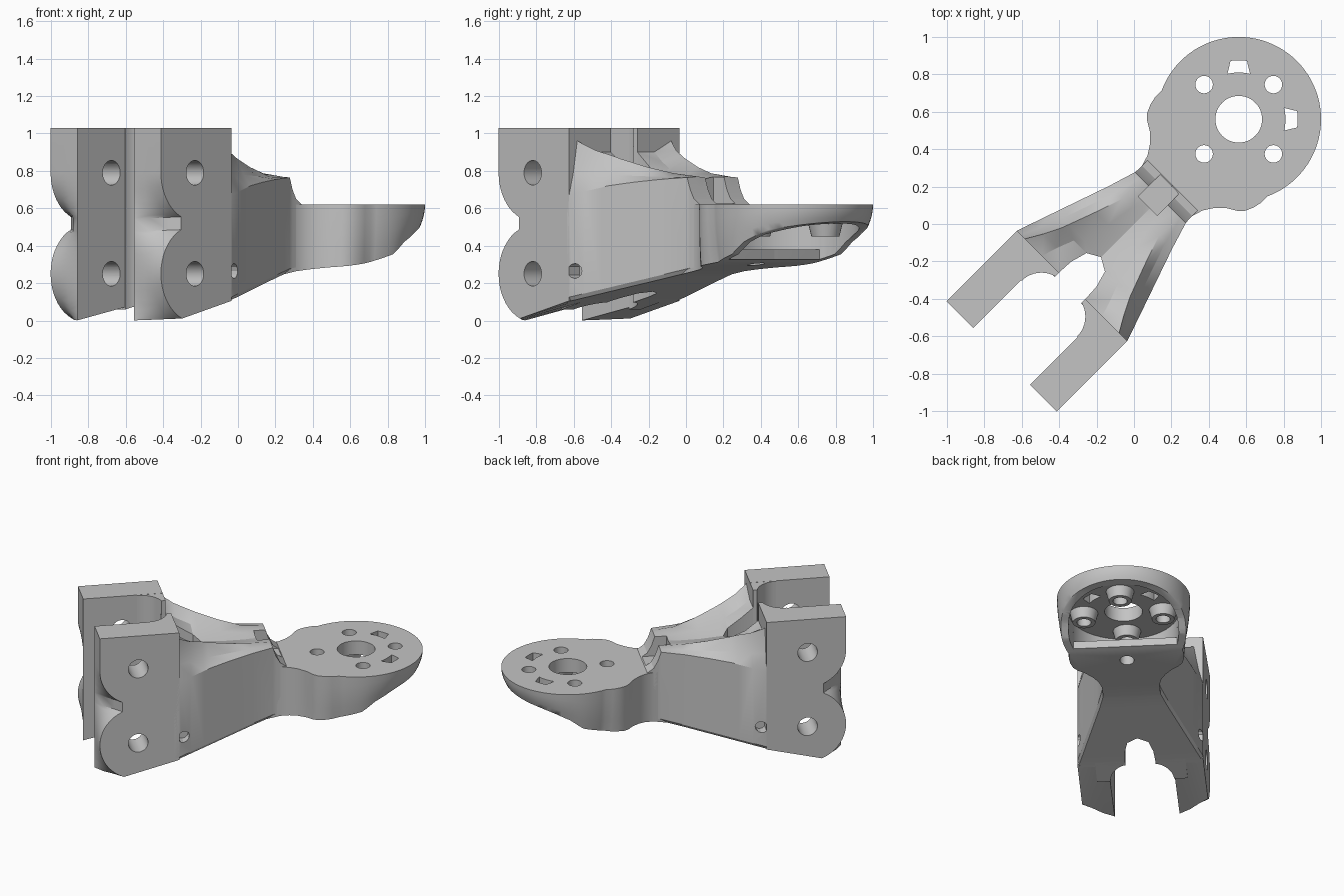
import bpy, bmesh, math
from mathutils import Matrix

cube = bpy.data.objects.get("Cube")
if cube:
    bpy.data.objects.remove(cube, do_unlink=True)

grey = bpy.data.materials.new("plain grey")
grey.use_nodes = True
grey.diffuse_color = (0.55, 0.55, 0.55, 1)
grey.node_tree.nodes["Principled BSDF"].inputs["Base Color"].default_value = grey.diffuse_color

# Everything is laid out along a straight axis u, then turned to the diagonal
TURN = Matrix.Rotation(math.radians(45), 4, 'Z')
DISC_U, DISC_R, DISC_TOP = 0.792, 0.44, 0.62


def underside(u):
    """Height of the sloping underside along the part."""
    pts = [(-1.0, 0.0), (-0.83, 0.01), (-0.467, 0.105), (0.2, 0.257), (0.6, 0.31),
           (0.76, 0.355), (0.85, 0.42), (1.0, 0.485), (1.24, 0.53)]
    for (a, za), (b, zb) in zip(pts, pts[1:]):
        if u <= b:
            return za + (zb - za) * (u - a) / (b - a)
    return pts[-1][1]


def loft(name, rings, flip=False):
    """Closed skin through rings of equal length, capped at both ends."""
    bm = bmesh.new()
    rows = [[bm.verts.new((x, -y if flip else y, z)) for x, y, z in r] for r in rings]
    n = len(rows[0])
    for a, b in zip(rows, rows[1:]):
        for i in range(n):
            j = (i + 1) % n
            bm.faces.new((a[i], a[j], b[j], b[i]))
    bm.faces.new(rows[0])
    bm.faces.new(rows[-1])
    bm.normal_update()
    bmesh.ops.triangulate(bm, faces=[f for f in bm.faces if len(f.verts) > 4 or len(rings) > 2])
    bmesh.ops.recalc_face_normals(bm, faces=bm.faces)
    mesh = bpy.data.meshes.new(name)
    bm.to_mesh(mesh)
    bm.free()
    mesh.transform(TURN)
    mesh.materials.append(grey)
    obj = bpy.data.objects.new(name, mesh)
    bpy.context.collection.objects.link(obj)
    return obj


def arc(cu, cv, r, a0, a1, n):
    return [(cu + r * math.cos(math.radians(a0 + (a1 - a0) * i / n)),
             cv + r * math.sin(math.radians(a0 + (a1 - a0) * i / n))) for i in range(n + 1)]


def circle(cu, cv, r, n=32):
    return arc(cu, cv, r, 0, 360, n)[:-1]


def upright(name, outline, z0, z1, flip=False):
    return loft(name, [[(u, v, z0) for u, v in outline], [(u, v, z1) for u, v in outline]], flip)


def boolean(obj, others, operation='DIFFERENCE'):
    bpy.context.view_layer.objects.active = obj
    for other in others:
        mod = obj.modifiers.new("cut", 'BOOLEAN')
        mod.operation, mod.object, mod.solver = operation, other, 'EXACT'
        bpy.ops.object.modifier_apply(modifier=mod.name)
        bpy.data.objects.remove(other, do_unlink=True)


def finish(obj, angle=32):
    bpy.ops.object.select_all(action='DESELECT')
    obj.select_set(True)
    bpy.context.view_layer.objects.active = obj
    bpy.ops.object.shade_smooth_by_angle(angle=math.radians(angle))


HOLE_U, LOW, HIGH = -0.742, 0.25, 0.79

# Free end of a fork plate: scalloped outside, nearly straight inside
scallop = arc(HOLE_U, HIGH, 0.258, 180, 246, 10) + arc(HOLE_U, LOW, 0.258, 114, 248, 18)


def plate_ring(v, blend):
    """blend 0 gives the straight inner end, 1 the scalloped outer end."""
    ring = [(-0.467, v, 1.03), (-1.0, v, 1.03)]
    for u, z in scallop:
        ring.append((-1.0 + (u + 1.0) * blend, v, z * blend + (1 - blend) * max(z - 0.01, 0)))
    return ring + [(-0.467, v, underside(-0.467))]


# Curved thickening where a plate meets its arm
web = arc(-0.64, 0.06, 0.15, 90, 15, 10) + [(-0.467, 0.1), (-0.467, 0.3), (-0.64, 0.3)]

# Arm stations: u, outer v, outer top, ridge v, ridge top, inner v, inner top
stations = [
    (-0.50, 0.417, 0.67, 0.37, 0.99, 0.10, 0.93),
    (-0.467, 0.417, 0.67, 0.355, 0.96, 0.10, 0.90),
    (-0.38, 0.387, 0.69, 0.305, 0.91, 0.095, 0.83),
    (-0.29, 0.356, 0.71, 0.26, 0.88, 0.07, 0.78),
    (-0.25, 0.342, 0.72, 0.245, 0.865, 0.0, 0.76),
    (-0.10, 0.290, 0.74, 0.19, 0.82, 0.0, 0.75),
    (0.05, 0.238, 0.755, 0.14, 0.787, 0.0, 0.75),
    (0.20, 0.192, 0.765, 0.11, 0.77, 0.0, 0.76),
    (0.222, 0.19, 0.70, 0.11, 0.70, 0.0, 0.70),
    (0.25, 0.19, 0.65, 0.11, 0.65, 0.0, 0.65),
    (0.30, 0.19, 0.615, 0.11, 0.615, 0.0, 0.615)]


def arm_ring(u, ov, oz, rv, rz, iv, iz):
    b = underside(u)
    sag = 0.1 * (rz - oz)
    return [(u, iv, b), (u, ov - 0.015, b), (u, ov, b + 0.02), (u, ov, oz),
            (u, (ov + rv) / 2, (oz + rz) / 2 - sag), (u, rv, rz),
            (u, (iv + rv) / 2, (iz + rz) / 2 - sag), (u, iv, iz)]


for side, flip in (("left", False), ("right", True)):
    # Fork plate with two bolt holes
    p = loft(side + "_fork_plate", [plate_ring(0.215, 0), plate_ring(0.29, 0.3),
                                    plate_ring(0.36, 0.72), plate_ring(0.417, 1)], flip)
    holes = [loft("cutter", [[(u, v, z) for u, z in circle(HOLE_U, h, 0.066)] for v in (0.1, 0.5)], flip)
             for h in (LOW, HIGH)]
    boolean(p, holes)
    finish(p)

    w = loft(side + "_plate_web", [[(u, v, underside(u)) for u, v in web],
                                   [(u, v, 1.029) for u, v in web]], flip)
    finish(w)

    # Arm with a small side dimple and the notch beside the disc
    a = loft(side + "_arm", [arm_ring(*s) for s in stations], flip)
    dimple = loft("cutter", [[(u, v, z) for u, z in circle(-0.435, 0.265, 0.04, 12)]
                             for v in (0.34, 0.5)], flip)
    edge = 0.055 if flip else 0.087
    notch = upright("cutter", [(0.12, -0.1), (0.4, -0.1), (0.4, edge), (0.12, edge)], 0.625, 1, flip)
    boolean(a, [dimple, notch])
    finish(a, 22)

# Mounting disc with flared neck and shoulders; its lower rim tapers inward
half = [(0.15, 0.19), (0.25, 0.19), (0.31, 0.208), (0.36, 0.24), (0.41, 0.29),
        (0.44, 0.34), (0.47, 0.37), (0.515, 0.39), (0.56, 0.4)]
outline = half + arc(DISC_U, 0, DISC_R, 115, -115, 56) + [(u, -v) for u, v in reversed(half)]


def disc_ring(level):
    ring = []
    for u, v in outline:
        k = 1 - 0.06 * level ** 2 * min(1, max(0, (u - 0.4) / 0.2))
        z = DISC_TOP + (underside(u) - DISC_TOP) * level
        ring.append((DISC_U + (u - DISC_U) * k, v * k, z))
    return ring


disc = loft("mounting_disc", [disc_ring(i / 4) for i in range(5)])
# Hollow underside, partly covered by the solid floor
boolean(disc, [upright("cutter", circle(DISC_U, 0, 0.365, 48), 0.38, 0.52),
               upright("cutter", arc(DISC_U, 0, 0.365, 110, -110, 40), 0.1, 0.45)])

# Short tapered bosses below the bolt holes
bolt = [(DISC_U + 0.262 * math.cos(k * math.pi / 2), 0.262 * math.sin(k * math.pi / 2)) for k in range(4)]
boolean(disc, [loft("bolt_boss", [[(x, y, 0.55) for x, y in circle(u, v, 0.1)],
                                  [(x, y, 0.45) for x, y in circle(u, v, 0.075)]])
               for u, v in bolt], 'UNION')

# Bore, bolt holes and two kidney openings
cuts = [upright("cutter", circle(DISC_U, 0, 0.125, 48), 0, 1)]
cuts += [upright("cutter", circle(u, v, 0.047, 24), 0, 1) for u, v in bolt]
for s in (-1, 1):
    mid = 45 * s
    kidney = arc(DISC_U, 0, 0.315, mid - 8, mid + 8, 8) + arc(DISC_U, 0, 0.25, mid + 14, mid - 14, 8)
    cuts.append(upright("cutter", kidney, 0, 1))
boolean(disc, cuts)
finish(disc)
